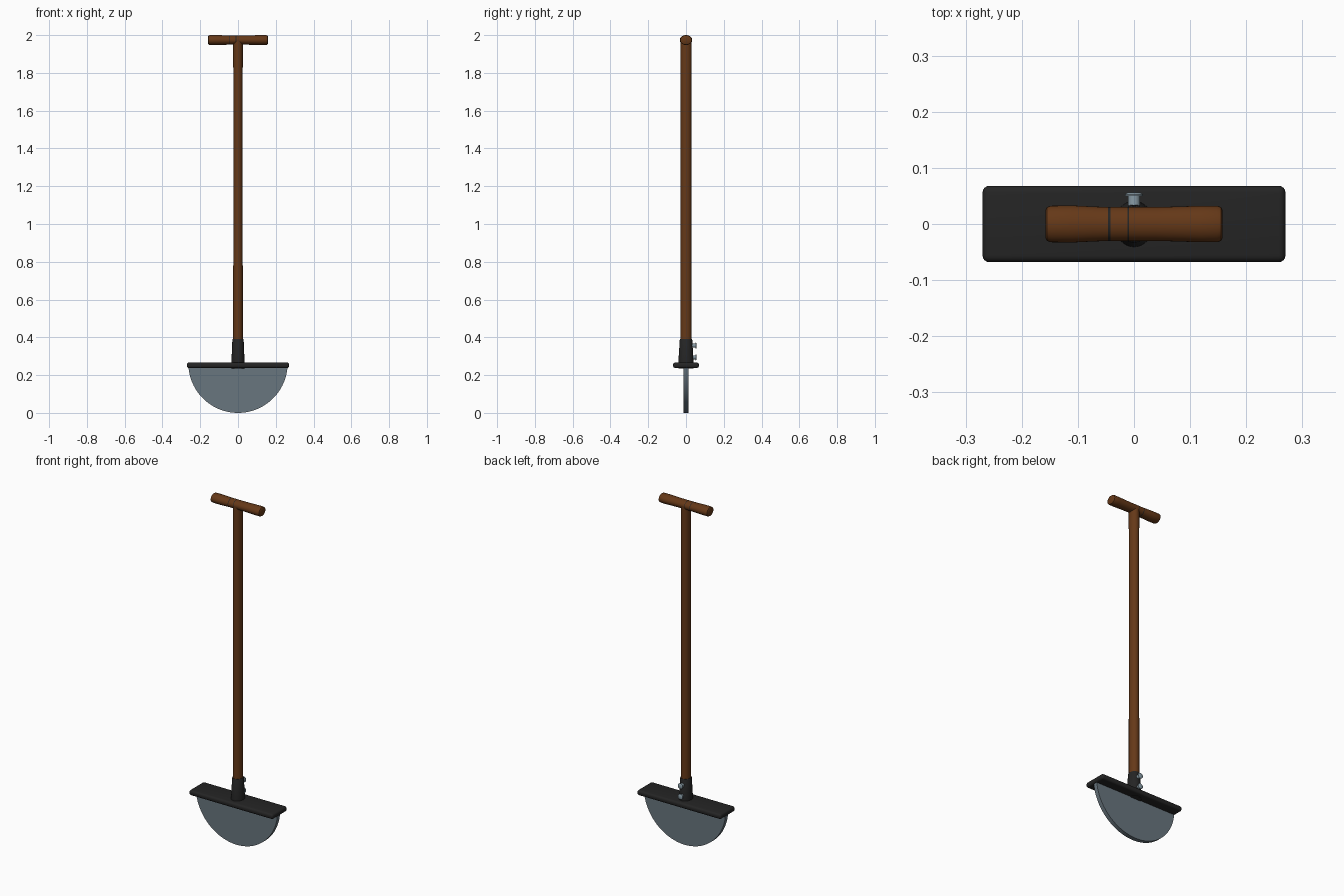
import bpy, bmesh, math
from mathutils import Matrix

if "Cube" in bpy.data.objects:
    bpy.data.objects.remove(bpy.data.objects["Cube"])


def material(name, rgb):
    m = bpy.data.materials.new(name)
    m.diffuse_color = (*rgb, 1)
    m.use_nodes = True
    m.node_tree.nodes["Principled BSDF"].inputs["Base Color"].default_value = m.diffuse_color
    return m


WOOD = material("brown wood", (0.13, 0.04, 0.009))
BLACK = material("black iron", (0.018, 0.018, 0.018))
STEEL = material("blue grey steel", (0.14, 0.18, 0.21))
BOLT = material("light steel", (0.25, 0.33, 0.38))


def finish(name, bm, mats, angle=35):
    bmesh.ops.recalc_face_normals(bm, faces=bm.faces[:])
    me = bpy.data.meshes.new(name)
    bm.to_mesh(me)
    bm.free()
    ob = bpy.data.objects.new(name, me)
    bpy.context.collection.objects.link(ob)
    for m in mats:
        me.materials.append(m)
    bpy.ops.object.select_all(action='DESELECT')
    ob.select_set(True)
    bpy.context.view_layer.objects.active = ob
    bpy.ops.object.shade_smooth_by_angle(angle=math.radians(angle))
    return ob


def lathe(name, profile, mats, matrix=Matrix(), sides=32, paint=None):
    """Stack elliptical rings (height, radius x, radius y) along local z, capped."""
    bm = bmesh.new()
    rings = [[bm.verts.new((rx * math.cos(2 * math.pi * i / sides),
                            ry * math.sin(2 * math.pi * i / sides), h))
              for i in range(sides)] for h, rx, ry in profile]
    for a, b in zip(rings, rings[1:]):
        for i in range(sides):
            j = (i + 1) % sides
            bm.faces.new((a[i], a[j], b[j], b[i]))
    bm.faces.new(rings[0][::-1])
    bm.faces.new(rings[-1])
    if paint:
        for f in bm.faces:
            f.material_index = paint(f.calc_center_median().z)
    bm.transform(matrix)
    return finish(name, bm, mats)


# Half-moon blade: semicircle cut off under the tread, with a slightly bevelled rim
R, CZ = 0.263, 0.263
bm = bmesh.new()
start = math.pi + 0.04
arc = [start + (math.pi - 0.08) * i / 56 for i in range(57)]
outer = [bm.verts.new((R * math.cos(a), -0.012, CZ + R * math.sin(a))) for a in arc]
face = bm.faces.new(outer)
ext = bmesh.ops.extrude_face_region(bm, geom=[face])
bmesh.ops.translate(bm, vec=(0, 0.024, 0),
                    verts=[v for v in ext["geom"] if isinstance(v, bmesh.types.BMVert)])
finish("blade", bm, [STEEL])

# Foot tread: long plate with rounded corners and edges
bm = bmesh.new()
bmesh.ops.create_cube(bm, size=1, matrix=Matrix.Translation((0, 0, 0.252))
                      @ Matrix.Diagonal((0.54, 0.136, 0.03, 1)))
bmesh.ops.bevel(bm, geom=bm.edges[:], offset=0.012, segments=4, profile=0.5, affect='EDGES')
finish("foot_tread", bm, [BLACK])

# Tapered socket
lathe("socket", [(0.234, 0.035, 0.041), (0.265, 0.035, 0.041), (0.386, 0.03, 0.033),
                 (0.39, 0.028, 0.031)], [BLACK])

# Long shaft, slightly oval
lathe("shaft", [(0.30, 0.0255, 0.0295), (0.72, 0.0255, 0.0295), (0.98, 0.024, 0.028),
                (1.6, 0.024, 0.028), (1.9, 0.0255, 0.030), (1.97, 0.0255, 0.030)], [WOOD])

# Cross grip along x, with two thin dark bands
grip = [(-0.158, 0.020, 0.024), (-0.155, 0.0245, 0.030), (-0.148, 0.0262, 0.0325),
        (-0.11, 0.0262, 0.0330), (-0.07, 0.0250, 0.0310), (-0.046, 0.0245, 0.0302),
        (-0.042, 0.0245, 0.0302), (-0.012, 0.0245, 0.030), (-0.009, 0.0245, 0.030),
        (0.04, 0.0245, 0.030), (0.08, 0.0252, 0.0312), (0.12, 0.0262, 0.0325),
        (0.148, 0.0262, 0.0325), (0.155, 0.0245, 0.030), (0.158, 0.020, 0.024)]
lathe("cross_grip", grip, [WOOD, BLACK],
      Matrix.Translation((0, 0, 1.9738)) @ Matrix.Rotation(math.pi / 2, 4, 'Y'),
      paint=lambda h: int(-0.046 < h < -0.042 or -0.012 < h < -0.009))

# Bolts on the back of the socket
for name, z in (("lower_bolt", 0.294), ("upper_bolt", 0.356)):
    lathe(name, [(0.02, 0.011, 0.011), (0.05, 0.011, 0.011), (0.05, 0.016, 0.016),
                 (0.053, 0.016, 0.016), (0.056, 0.011, 0.011)], [BOLT],
          Matrix.Translation((0, 0, z)) @ Matrix.Rotation(-math.pi / 2, 4, 'X'), sides=20)
